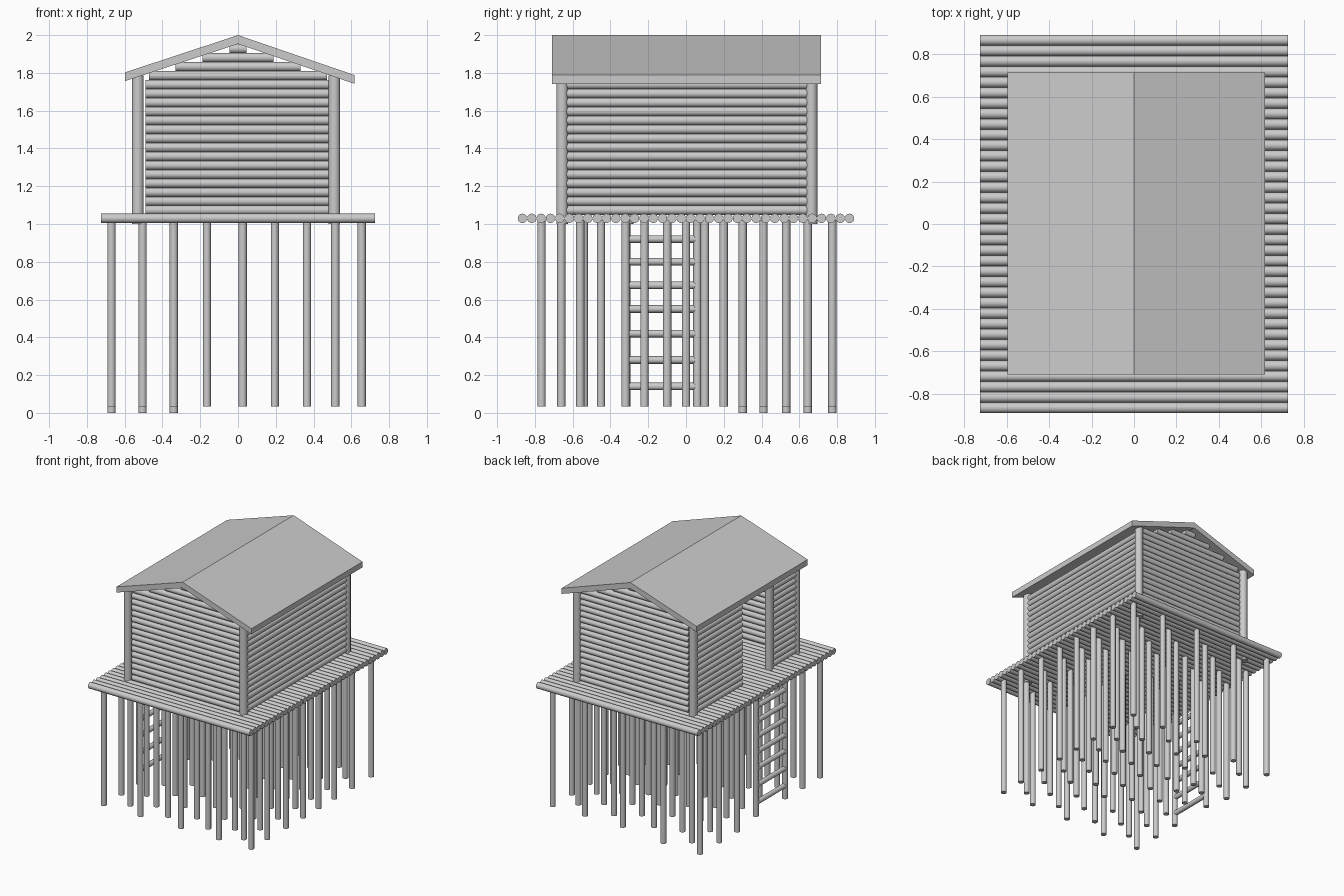
import bpy, bmesh, math
from mathutils import Vector, Matrix

if "Cube" in bpy.data.objects:
    bpy.data.objects.remove(bpy.data.objects["Cube"])


def finish(name, bm):
    mesh = bpy.data.meshes.new(name)
    bm.to_mesh(mesh)
    bm.free()
    obj = bpy.data.objects.new(name, mesh)
    bpy.context.collection.objects.link(obj)
    return obj


def logs(name, rods, sides=14):
    """One object from round logs given as (start, end, radius)."""
    bm = bmesh.new()
    for a, b, r in rods:
        a, b = Vector(a), Vector(b)
        d = b - a
        mat = Matrix.Translation((a + b) / 2) @ d.to_track_quat('Z', 'Y').to_matrix().to_4x4()
        bmesh.ops.create_cone(bm, cap_ends=True, segments=sides, radius1=r, radius2=r,
                              depth=d.length, matrix=mat)
    obj = finish(name, bm)
    bpy.ops.object.select_all(action='DESELECT')
    obj.select_set(True)
    bpy.context.view_layer.objects.active = obj
    bpy.ops.object.shade_smooth_by_angle(angle=math.radians(40))
    return obj


# Deck of logs laid side to side
N = 36
ys = [-0.866 + 1.732 * i / (N - 1) for i in range(N)]
logs("deck", [((-0.725, y, 1.03), (0.725, y, 1.03), 0.025) for y in ys])

# Staggered stilts; the ladder sides take the place of stilts on the left edge
cols = [-0.67, -0.505, -0.34, -0.165, 0.025, 0.195, 0.365, 0.515, 0.655]
even = [-0.765, -0.56, -0.32, -0.1, 0.1, 0.3, 0.53, 0.775]
odd = [-0.66, -0.45, -0.22, 0.0, 0.2, 0.41, 0.645]
edge = [-0.765, -0.54, 0.3, 0.53, 0.775]
stilts = []
for i, x in enumerate(cols):
    for y in (edge if i == 0 else odd if i % 2 else even):
        foot = 0.0 if (x < -0.3 and y > 0.25) else 0.033
        stilts.append(((x, y, foot), (x, y, 1.02), 0.022))
logs("stilts", stilts)

# Ladder
LX = -0.67
logs("ladder_sides", [((LX, y, 0.035), (LX, y, 1.02), 0.022) for y in (-0.315, 0.06)])
logs("ladder_rungs", [((LX, -0.31, z), (LX, 0.06, z), 0.02)
                      for z in (0.92, 0.8, 0.675, 0.55, 0.42, 0.28, 0.14)])

# Corner posts and door post
corners = [(x, y) for x in (-0.53, 0.51) for y in (-0.655, 0.665)]
logs("corner_posts", [((x, y, 1.0), (x, y, 1.785), 0.031) for x, y in corners])
logs("door_post", [((-0.53, -0.31, 1.0), (-0.53, -0.31, 1.785), 0.031)])

# Gable walls, shortened to fit under the roof
STEP, R = 0.0475, 0.0245
for name, y in (("front_wall", -0.645), ("back_wall", 0.65)):
    rods = []
    for i in range(19):
        z = 1.073 + i * STEP
        half = min(0.49, (1.968 - z - R) / 0.335)
        if half > 0.03:
            rods.append(((max(-half, -0.495), y, z), (min(half, 0.48), y, z), R))
    logs(name, rods)

# Side walls; the left one has a doorway
zs = [1.073 + i * STEP for i in range(15)]
logs("right_wall", [((0.505, -0.64, z), (0.505, 0.65, z), R) for z in zs])
logs("left_wall", [((-0.525, a, z), (-0.525, b, z), R)
                   for z in zs for a, b in ((-0.64, -0.31), (0.05, 0.65))])

# Roof from an extruded gable profile
profile = [(-0.597, 1.757), (0, 1.953), (0.618, 1.742), (0.618, 1.788), (0, 2.0), (-0.597, 1.803)]
bm = bmesh.new()
front = [bm.verts.new((x, -0.71, z)) for x, z in profile]
back = [bm.verts.new((x, 0.715, z)) for x, z in profile]
for i in range(6):
    j = (i + 1) % 6
    bm.faces.new((front[i], front[j], back[j], back[i]))
for ring in (front, back):
    for quad in ((0, 1, 4, 5), (1, 2, 3, 4)):
        bm.faces.new([ring[k] for k in quad])
bmesh.ops.recalc_face_normals(bm, faces=bm.faces)
finish("roof", bm)
